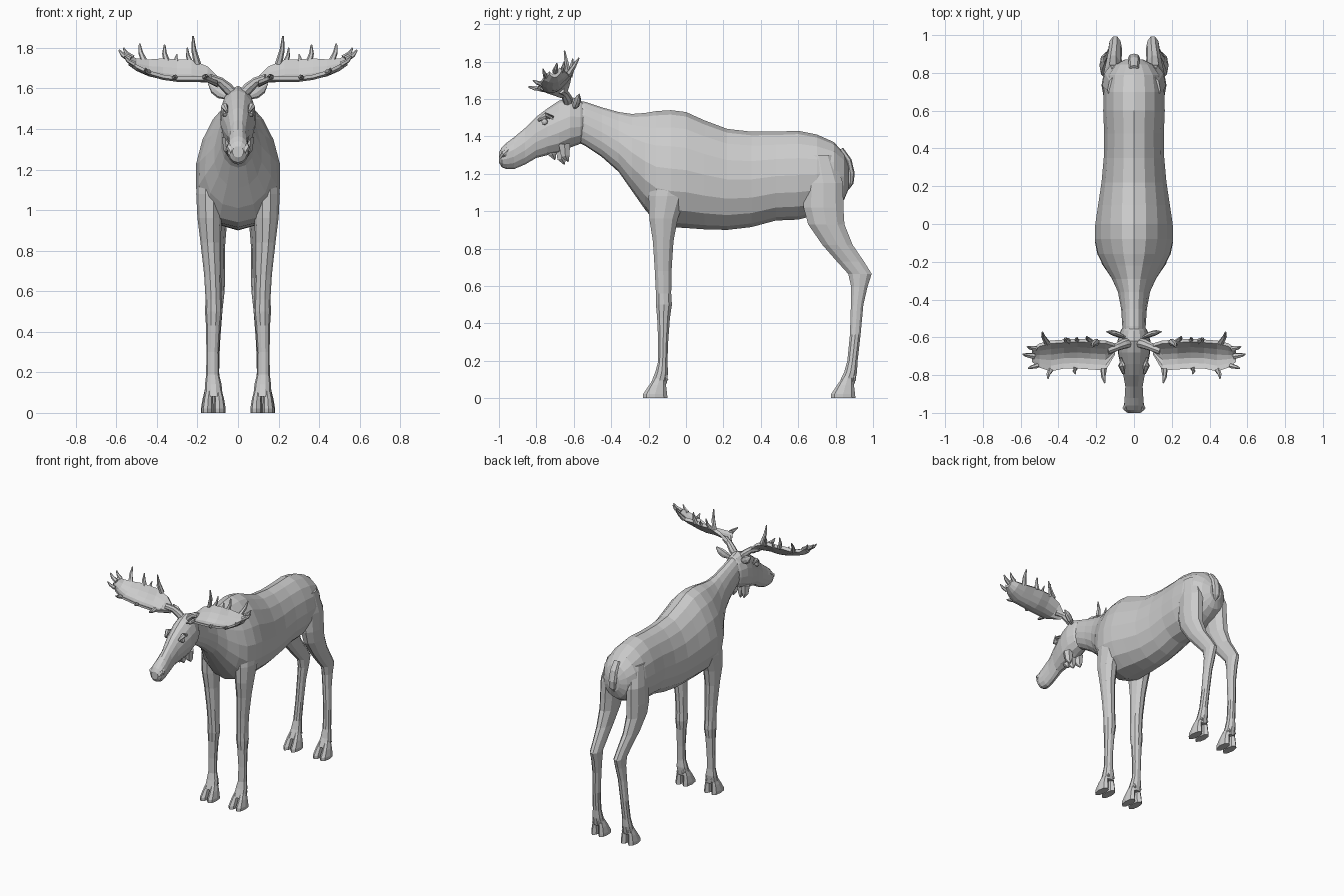
import bpy, bmesh, math
from mathutils import Vector

def part(name, lofts, mirror=False):
    """One object from several lofts, each a list of rings of points, capped at both ends."""
    bm = bmesh.new()
    for rings in lofts:
        vs = [[bm.verts.new(p) for p in ring] for ring in rings]
        n = len(vs[0])
        for a, b in zip(vs, vs[1:]):
            for i in range(n):
                j = (i + 1) % n
                bm.faces.new((a[i], a[j], b[j], b[i]))
        bm.faces.new(vs[0])
        bm.faces.new(vs[-1])
    bmesh.ops.recalc_face_normals(bm, faces=bm.faces)
    me = bpy.data.meshes.new(name)
    bm.to_mesh(me)
    bm.free()
    ob = bpy.data.objects.new(name, me)
    bpy.context.collection.objects.link(ob)
    if mirror:
        ob.modifiers.new("Mirror", 'MIRROR')
    return ob

def angles(n):
    return [2 * math.pi * i / n for i in range(n)]

def upright(secs, n=16):
    """Rings across y: (y, top, bottom, half width, narrowing towards the top)."""
    out = []
    for y, top, bot, w, k in secs:
        m, h = (top + bot) / 2, (top - bot) / 2
        out.append([(w * math.sin(a) * (1 - k * math.cos(a)), y, m + h * math.cos(a))
                    for a in angles(n)])
    return out

def level(secs, n=10):
    """Rings across z: (x, y, z, x radius, y radius)."""
    return [[(x + rx * math.cos(a), y + ry * math.sin(a), z) for a in angles(n)]
            for x, y, z, rx, ry in secs]

def tube(pts, n=6, flat=1.0):
    """Rings square to a path of (x, y, z, radius)."""
    out = []
    for i, p in enumerate(pts):
        a, b = pts[max(i - 1, 0)], pts[min(i + 1, len(pts) - 1)]
        t = (Vector(b[:3]) - Vector(a[:3])).normalized()
        u = t.cross(Vector((0, 1, 0.15))).normalized()
        v = t.cross(u)
        out.append([Vector(p[:3]) + p[3] * (u * math.cos(g) + v * math.sin(g) * flat)
                    for g in angles(n)])
    return out

# Torso with shoulder hump, and neck
part("body", [upright([
    (0.87, 1.25, 1.12, 0.05, 0), (0.845, 1.31, 1.06, 0.10, 0), (0.79, 1.37, 1.02, 0.14, 0),
    (0.70, 1.41, 0.98, 0.16, 0.05), (0.60, 1.43, 0.955, 0.163, 0.08), (0.48, 1.425, 0.95, 0.158, 0.1),
    (0.35, 1.425, 0.915, 0.16, 0.1), (0.22, 1.44, 0.90, 0.172, 0.12), (0.10, 1.485, 0.903, 0.19, 0.15),
    (0.0, 1.53, 0.91, 0.205, 0.2), (-0.08, 1.54, 0.915, 0.207, 0.22), (-0.16, 1.535, 0.94, 0.19, 0.25),
    (-0.22, 1.525, 1.01, 0.16, 0.28), (-0.29, 1.52, 1.11, 0.115, 0.25), (-0.36, 1.53, 1.21, 0.085, 0.2),
    (-0.45, 1.555, 1.29, 0.068, 0.12), (-0.54, 1.585, 1.35, 0.062, 0.05), (-0.60, 1.59, 1.38, 0.06, 0)])])

# Head with long drooping muzzle
part("head", [upright([
    (-0.53, 1.56, 1.41, 0.045, 0), (-0.565, 1.595, 1.36, 0.072, 0.1), (-0.62, 1.612, 1.34, 0.088, 0.1),
    (-0.68, 1.59, 1.31, 0.086, 0.1), (-0.74, 1.55, 1.30, 0.074, 0.05), (-0.80, 1.505, 1.285, 0.058, 0),
    (-0.86, 1.445, 1.25, 0.047, 0), (-0.92, 1.395, 1.225, 0.050, -0.05), (-0.96, 1.365, 1.225, 0.054, 0),
    (-0.985, 1.34, 1.235, 0.046, 0), (-1.0, 1.315, 1.26, 0.028, 0)], 14)])

# Fur under the jaw
part("throat_fur", [tube([(x, y, 1.36, 0.035), (x, y + 0.005, z + 0.03, 0.026), (x, y + 0.02, z, 0.004)])
                    for x, y, z in ((0, -0.72, 1.275), (0, -0.67, 1.25),
                                    (0.045, -0.65, 1.265), (-0.045, -0.65, 1.265))])

# Face details
part("eyes", [tube([(0.055, -0.755, 1.478, 0.018), (0.074, -0.757, 1.478, 0.016),
                    (0.079, -0.758, 1.478, 0.006)], 8)], True)
part("brows", [tube([(0.062, -0.71, 1.50, 0.012), (0.066, -0.75, 1.512, 0.018),
                     (0.056, -0.79, 1.485, 0.008)])], True)
part("nostrils", [tube([(0.032, -0.94, 1.335, 0.012), (0.044, -0.975, 1.305, 0.017),
                        (0.030, -0.994, 1.285, 0.008)])], True)
part("ears", [tube([(0.05, -0.60, 1.56, 0.016), (0.085, -0.585, 1.578, 0.03),
                    (0.115, -0.575, 1.60, 0.028), (0.145, -0.57, 1.625, 0.005)], 8, 0.5)], True)

# Antlers: cupped palm, stem and rows of tines
def palm_ring(x, yf, zf, yr, zr):
    vs = [i / 5 for i in range(6)]
    mid = [(x, yf + (yr - yf) * v, zf + (zr - zf) * v ** 2 - 0.022 * math.sin(math.pi * v), v) for v in vs]
    up = [(x, y - 0.008 * v, z + 0.008) for x, y, z, v in mid]
    low = [(x, y + 0.008 * v, z - 0.008) for x, y, z, v in reversed(mid)]
    return up + low

palm = [palm_ring(*s) for s in (
    (0.10, -0.69, 1.63, -0.64, 1.65), (0.15, -0.775, 1.65, -0.625, 1.70), (0.23, -0.77, 1.65, -0.62, 1.735),
    (0.30, -0.765, 1.65, -0.615, 1.735), (0.37, -0.765, 1.66, -0.62, 1.74), (0.44, -0.78, 1.68, -0.625, 1.735),
    (0.50, -0.76, 1.71, -0.64, 1.74), (0.54, -0.73, 1.74, -0.67, 1.76))]
stem = tube([(0.03, -0.63, 1.58, 0.026), (0.055, -0.635, 1.605, 0.027),
             (0.09, -0.65, 1.635, 0.022), (0.14, -0.67, 1.65, 0.022)], 8)
tines = []
for base, tip, r in (
        ((0.20, -0.625, 1.72), (0.222, -0.65, 1.858), 0.018), ((0.23, -0.62, 1.72), (0.25, -0.595, 1.80), 0.014),
        ((0.35, -0.62, 1.73), (0.362, -0.605, 1.815), 0.017), ((0.30, -0.62, 1.73), (0.30, -0.60, 1.77), 0.012),
        ((0.46, -0.63, 1.73), (0.485, -0.572, 1.82), 0.017), ((0.52, -0.66, 1.75), (0.565, -0.65, 1.80), 0.015),
        ((0.53, -0.70, 1.745), (0.588, -0.69, 1.79), 0.017), ((0.51, -0.75, 1.72), (0.56, -0.765, 1.76), 0.014),
        ((0.44, -0.77, 1.68), (0.455, -0.818, 1.70), 0.015), ((0.31, -0.76, 1.655), (0.31, -0.795, 1.66), 0.014),
        ((0.16, -0.765, 1.655), (0.155, -0.842, 1.665), 0.018)):
    b, t = Vector(base), Vector(tip)
    m = b.lerp(t, 0.55) + Vector((0.006, 0, -0.004))
    tines.append(tube([(*b, r), (*m, r * 0.7), (*t, r * 0.25)]))
part("antlers", [palm, stem] + tines, True)

# Legs
part("front_legs", [level([
    (0.11, -0.06, 1.34, 0.04, 0.06), (0.135, -0.08, 1.22, 0.062, 0.10), (0.14, -0.10, 1.08, 0.066, 0.105),
    (0.14, -0.12, 0.96, 0.06, 0.08), (0.135, -0.122, 0.84, 0.05, 0.058), (0.125, -0.122, 0.68, 0.042, 0.047),
    (0.12, -0.12, 0.56, 0.04, 0.043), (0.12, -0.118, 0.50, 0.043, 0.045), (0.122, -0.12, 0.43, 0.036, 0.036),
    (0.125, -0.122, 0.30, 0.031, 0.028), (0.125, -0.125, 0.19, 0.032, 0.027),
    (0.122, -0.13, 0.14, 0.041, 0.036), (0.12, -0.145, 0.08, 0.045, 0.045)])], True)
part("hind_legs", [level([
    (0.09, 0.71, 1.30, 0.05, 0.08), (0.105, 0.735, 1.15, 0.062, 0.11), (0.11, 0.735, 1.02, 0.062, 0.112),
    (0.112, 0.75, 0.93, 0.057, 0.102), (0.11, 0.81, 0.82, 0.046, 0.085), (0.103, 0.88, 0.73, 0.038, 0.076),
    (0.10, 0.93, 0.665, 0.036, 0.066), (0.10, 0.927, 0.60, 0.034, 0.047), (0.107, 0.915, 0.50, 0.03, 0.035),
    (0.117, 0.905, 0.34, 0.028, 0.03), (0.123, 0.89, 0.20, 0.03, 0.029),
    (0.124, 0.88, 0.14, 0.038, 0.036), (0.124, 0.86, 0.08, 0.043, 0.045)])], True)

# Cloven hooves with dewclaws
for name, x, y in (("front_hooves", 0.12, -0.165), ("hind_hooves", 0.124, 0.84)):
    toes = [level([(x + s * 0.030, y, 0.0, 0.029, 0.066), (x + s * 0.030, y, 0.022, 0.029, 0.064),
                   (x + s * 0.027, y + 0.013, 0.07, 0.024, 0.045),
                   (x + s * 0.020, y + 0.028, 0.12, 0.018, 0.026)], 8) for s in (-1, 1)]
    claws = [tube([(x + s * 0.02, y + 0.045, 0.13, 0.014), (x + s * 0.024, y + 0.066, 0.095, 0.006)])
             for s in (-1, 1)]
    part(name, toes + claws, True)

# Short tail
part("tail", [tube([(0, 0.825, 1.33, 0.025), (0, 0.865, 1.27, 0.03), (0, 0.88, 1.20, 0.032),
                    (0, 0.878, 1.15, 0.025), (0, 0.865, 1.115, 0.006)], 8, 0.7)])
